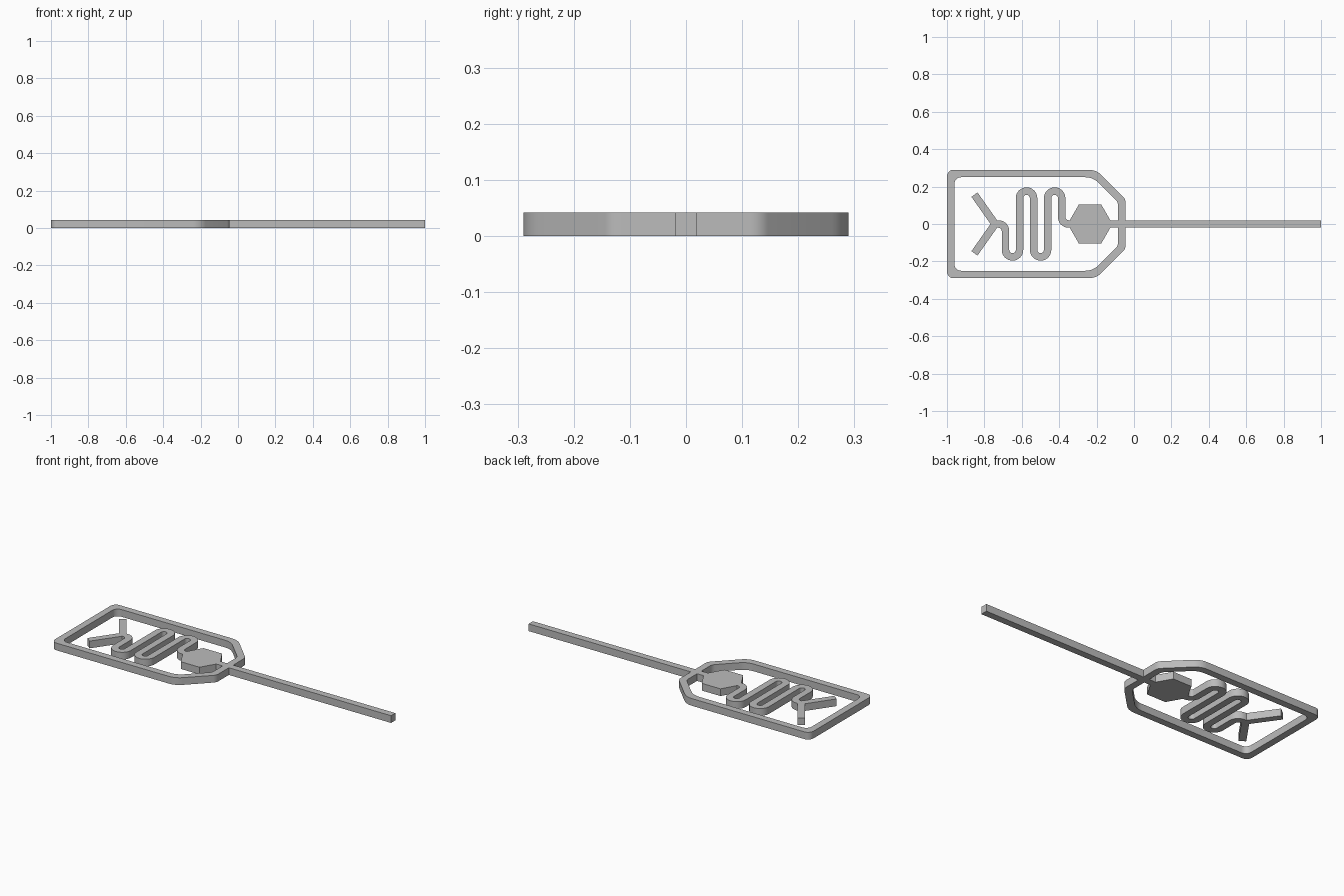
import bpy, bmesh, math
from mathutils import Vector

cube = bpy.data.objects.get("Cube")
if cube:
    bpy.data.objects.remove(cube, do_unlink=True)

HEIGHT = 0.042
HALF = 0.02      # half the width of every bar

grey = bpy.data.materials.new("plain_grey")
grey.use_nodes = True
grey.diffuse_color = (0.5, 0.5, 0.5, 1)
grey.node_tree.nodes["Principled BSDF"].inputs["Base Color"].default_value = (0.5, 0.5, 0.5, 1)


def prism(name, points, faces):
    """Extrude flat faces up to the common height."""
    bm = bmesh.new()
    verts = [bm.verts.new((p[0], p[1], 0)) for p in points]
    base = [bm.faces.new([verts[i] for i in f]) for f in faces]
    top = bmesh.ops.extrude_face_region(bm, geom=base, use_keep_orig=True)["geom"]
    for v in top:
        if isinstance(v, bmesh.types.BMVert):
            v.co.z = HEIGHT
    bmesh.ops.recalc_face_normals(bm, faces=bm.faces[:])
    mesh = bpy.data.meshes.new(name)
    bm.to_mesh(mesh)
    bm.free()
    mesh.materials.append(grey)
    obj = bpy.data.objects.new(name, mesh)
    bpy.context.collection.objects.link(obj)
    bpy.ops.object.select_all(action='DESELECT')
    obj.select_set(True)
    bpy.context.view_layer.objects.active = obj
    bpy.ops.object.shade_smooth_by_angle(angle=math.radians(30))


def polygon(name, points):
    prism(name, points, [range(len(points))])


def strip(name, a, b, closed=False):
    """Solid band between two matching outlines."""
    n = len(a)
    faces = [(i, (i + 1) % n, n + (i + 1) % n, n + i) for i in range(n if closed else n - 1)]
    prism(name, a + b, faces)


def fillet(prev, corner, nxt, radius, steps=8):
    """Arc points that round one corner."""
    p, c, n = Vector(prev), Vector(corner), Vector(nxt)
    u, v = (p - c).normalized(), (n - c).normalized()
    half = u.angle(v) / 2
    centre = c + (u + v).normalized() * radius / math.sin(half)
    start = c + u * radius / math.tan(half) - centre
    end = c + v * radius / math.tan(half) - centre
    sweep = start.angle(end)
    return [centre + (start * math.sin(sweep * (1 - k / steps)) + end * math.sin(sweep * k / steps))
            / math.sin(sweep) for k in range(steps + 1)]


def frame_outline(left, side, shoulder, right, nose):
    """Rounded tag outline, symmetric about y = 0."""
    upper = [(left, side), (shoulder, side), (right, nose)]
    corners = upper + [(x, -y) for x, y in reversed(upper)]
    radii = [0.035, 0.1, 0.045, 0.045, 0.1, 0.035]
    pts = []
    for i, r in enumerate(radii):
        pts += fillet(corners[i - 1], corners[i], corners[(i + 1) % 6], r)
    return pts


# Tag-shaped frame
strip("frame", frame_outline(-1.0, 0.29, -0.202, -0.045, 0.133),
      frame_outline(-0.96, 0.25, -0.219, -0.085, 0.116), closed=True)

# Long handle and the short link to the hexagon
for name, x0, x1 in (("handle", -0.045, 1.0), ("hexagon_link", -0.1265, -0.085)):
    polygon(name, [(x0, -HALF), (x1, -HALF), (x1, HALF), (x0, HALF)])

# Hexagonal plate
polygon("hexagon", [(-0.235 + 0.12 * math.cos(k * math.pi / 3), 0.12 * math.sin(k * math.pi / 3))
                    for k in range(6)])

# Serpentine bar with half-round turns
path = [(-0.3435, 0), (-0.387, 0)]
for k in range(4):
    y = 0.176 if k % 2 == 0 else -0.176
    x = -0.387 - 0.075 * k
    path += [(x, y), (x - 0.075, y)]
path += [(-0.687, 0), (-0.732, 0)]

centre_line = [Vector(path[0])]
for i in range(1, len(path) - 1):
    for p in fillet(path[i - 1], path[i], path[i + 1], 0.0375):
        if (p - centre_line[-1]).length > 0.001:
            centre_line.append(p)
centre_line.append(Vector(path[-1]))

left_side, right_side = [], []
last = len(centre_line) - 1
for i, p in enumerate(centre_line):
    d = (centre_line[min(i + 1, last)] - centre_line[max(i - 1, 0)]).normalized()
    if i in (0, last):
        d = Vector((-1, 0))
    side = Vector((-d.y, d.x)) * HALF
    left_side.append(p + side)
    right_side.append(p - side)
strip("serpentine", left_side, right_side)

# Forked tail
arm = [(-0.732, HALF), (-0.837, 0.169), (-0.869, 0.145)]
polygon("fork", arm + [(-0.767, 0)] + [(x, -y) for x, y in reversed(arm)])
